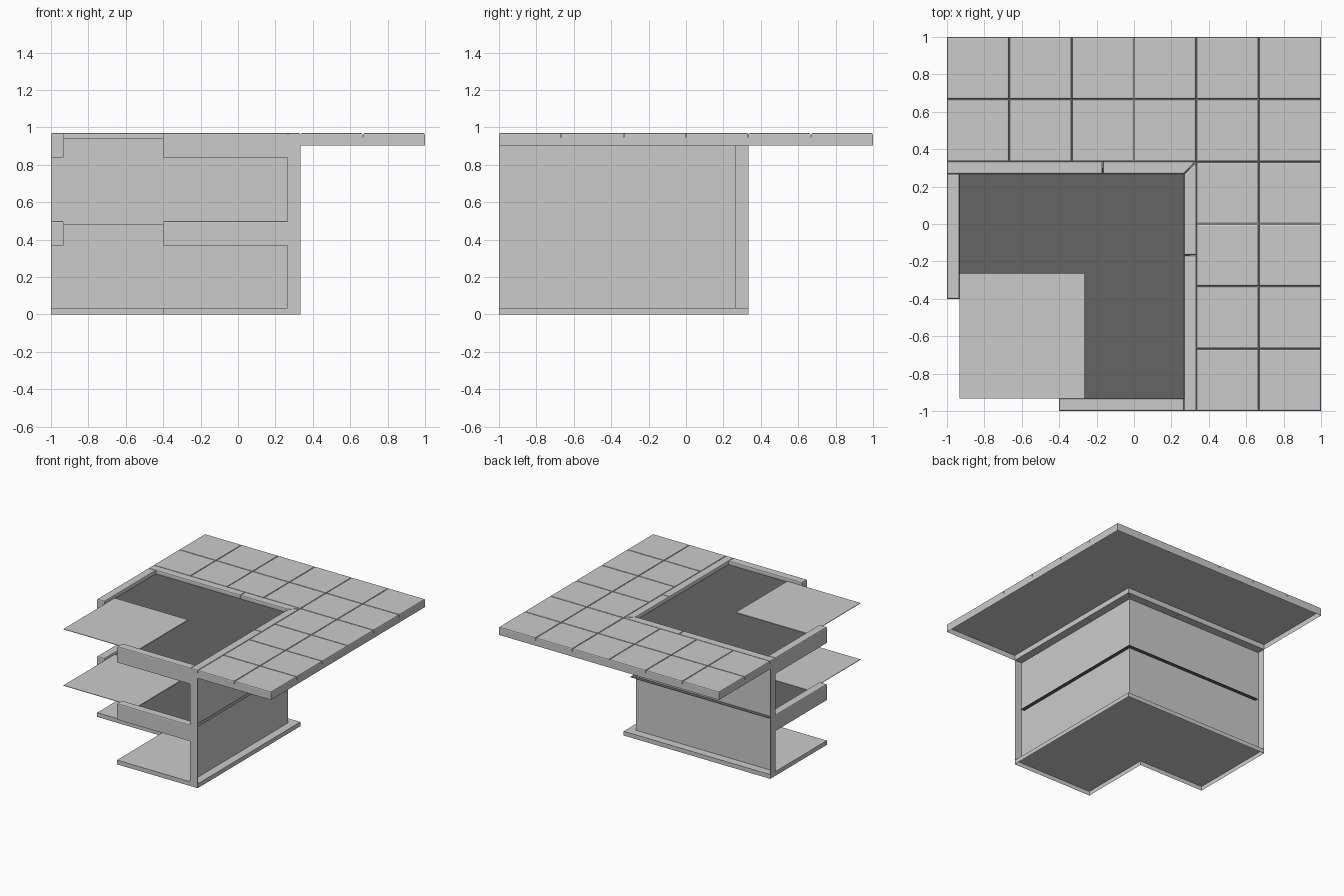
import bpy, bmesh

if "Cube" in bpy.data.objects:
    bpy.data.objects.remove(bpy.data.objects["Cube"])

dark = bpy.data.materials.new("dark_surface")
dark.diffuse_color = (0.13, 0.13, 0.13, 1)
dark.use_nodes = True
dark.node_tree.nodes["Principled BSDF"].inputs["Base Color"].default_value = dark.diffuse_color


def finish(name, bm, mat=None):
    me = bpy.data.meshes.new(name)
    bm.to_mesh(me)
    bm.free()
    ob = bpy.data.objects.new(name, me)
    bpy.context.collection.objects.link(ob)
    if mat:
        me.materials.append(mat)
    return ob


def prism(name, pts, z0, z1, bevel=0.0, bottom=True):
    """Extruded counter-clockwise outline; soft top edges and open bottom optional."""
    bm = bmesh.new()
    low = [bm.verts.new((x, y, z0)) for x, y in pts]
    high = [bm.verts.new((x, y, z1)) for x, y in pts]
    bm.faces.new(high)
    bm.faces.new(low[::-1])
    n = len(pts)
    for i in range(n):
        j = (i + 1) % n
        bm.faces.new((low[i], low[j], high[j], high[i]))
    if not bottom:
        bm.faces.ensure_lookup_table()
        bmesh.ops.delete(bm, geom=[bm.faces[1]], context='FACES_ONLY')
    if bevel:
        top = [e for e in bm.edges if all(v in high for v in e.verts)]
        bmesh.ops.bevel(bm, geom=top, offset=bevel, segments=2, profile=0.5,
                        affect='EDGES')
    return finish(name, bm)


def sheet(name, pts, z, mat=None):
    bm = bmesh.new()
    bm.faces.new([bm.verts.new((x, y, z)) for x, y in pts])
    return finish(name, bm, mat)


def rect(x0, y0, x1, y1):
    return [(x0, y0), (x1, y0), (x1, y1), (x0, y1)]


def ell(lo, hi, cut):
    """L outline with its missing quarter at the front left."""
    return [(cut, lo), (hi, lo), (hi, hi), (lo, hi), (lo, cut), (cut, cut)]


T = 1 / 3
IN = 0.267      # inner line of the counter trim
TOP = 0.97

# Base plate, hollow underneath
prism("base_plate", ell(-1, T, -0.4), 0, 0.035, bottom=False)

# Tiled counter: hollow supporting slab plus separate tiles
prism("counter_slab", ell(-1, 1, T), 0.903, 0.945, bottom=False)
g = 0.0015
for i in range(6):
    for j in range(6):
        if i < 4 and j < 4:
            continue
        x, y = -1 + i * T, -1 + j * T
        prism("counter_tile", rect(x + (g if i else 0), y + (g if j else 0),
                                   x + T - (g if i < 5 else 0),
                                   y + T - (g if j < 5 else 0)),
              0.945, TOP, 0.008, bottom=False)

# Inner edging, mirrored across the diagonal, with a mitred corner
mid, q = -0.167, 0.001
pieces = [[(-1, IN), (mid - q, IN), (mid - q, T), (-1, T)],
          [(mid + q, IN), (IN - q, IN), (T - q, T), (mid + q, T)]]
for p in pieces:
    prism("counter_edging_back", p, 0.903, TOP, 0.008)
    prism("counter_edging_side", [(y, x) for x, y in reversed(p)], 0.903, TOP, 0.008)

# Rear panels and their end posts
sheet_z = 0.903
prism("back_panel", rect(-1, IN - 0.002, IN, IN), 0.035, sheet_z)
prism("side_panel", rect(IN - 0.002, -1, IN, IN - 0.002), 0.035, sheet_z)
prism("front_post", rect(IN, -1, T, -0.998), 0, sheet_z)
prism("left_post", rect(-1, IN, -0.998, T), 0, sheet_z)

# Two shelf levels: fascia boards, dark shelf surface and square corner plate
for level, top, z in (("upper", TOP, 0.939), ("lower", 0.5, 0.476)):
    prism(level + "_front_fascia", rect(-0.4, -1, IN, -0.933), top - 0.132, top, 0.008)
    prism(level + "_left_fascia", rect(-1, -0.4, -0.933, IN), top - 0.132, top, 0.008)
    sheet(level + "_shelf", ell(-0.967, 0.3, -0.367), z, dark)
    prism(level + "_corner_plate", rect(-0.933, -0.933, -0.267, -0.267),
          z + 0.001, z + 0.005)
